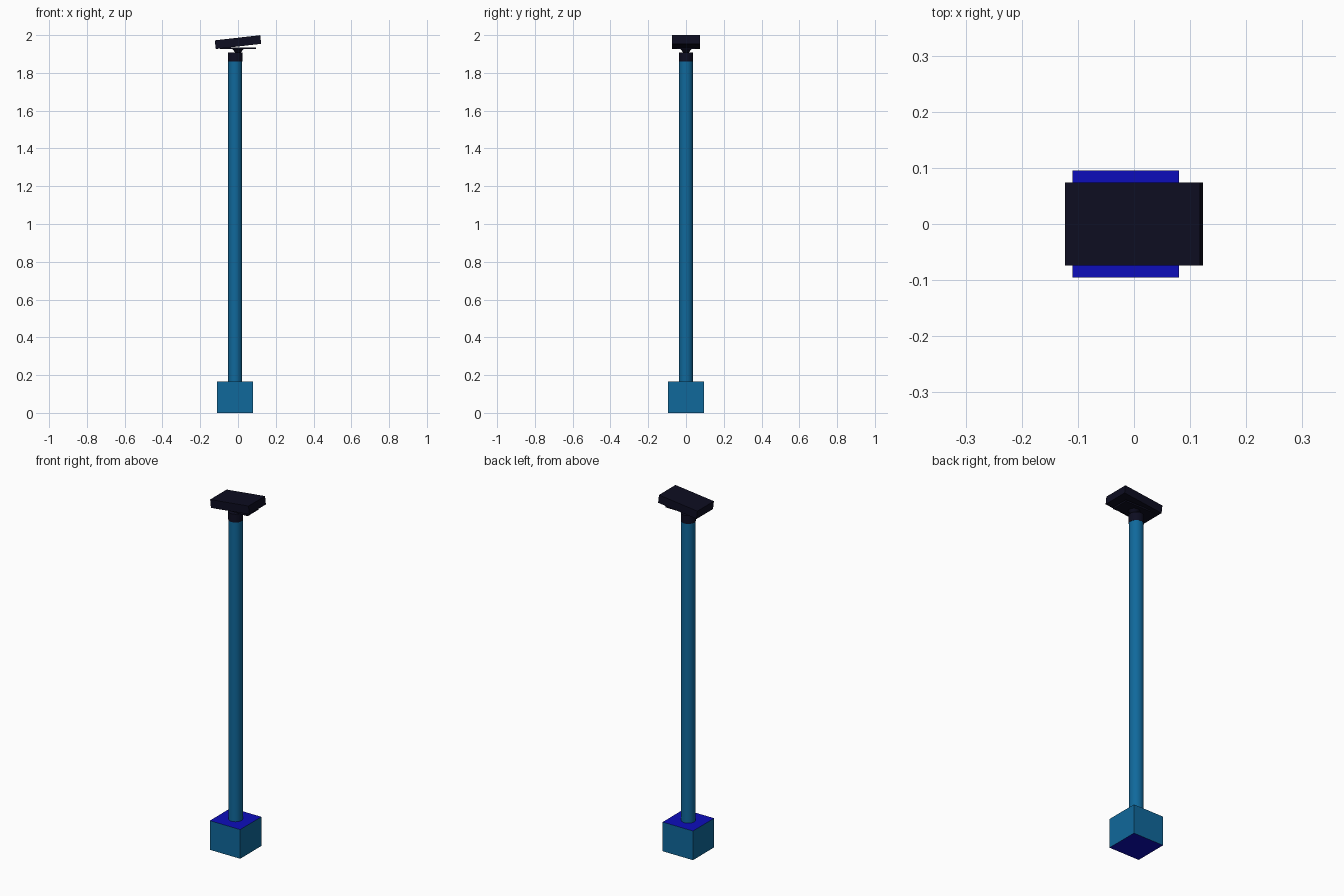
import bpy
import bmesh
from math import radians
from mathutils import Matrix

old = bpy.data.objects.get("Cube")
if old:
    bpy.data.objects.remove(old)


def material(name, rgb):
    m = bpy.data.materials.new(name)
    m.use_nodes = True
    m.diffuse_color = (*rgb, 1)
    m.node_tree.nodes["Principled BSDF"].inputs["Base Color"].default_value = (*rgb, 1)
    return m


teal = material("teal paint", (0.005, 0.14, 0.33))
blue = material("deep blue", (0.004, 0.004, 0.5))
dark = material("dark navy", (0.004, 0.004, 0.015))


def finish(name, bm, mats, smooth=False):
    mesh = bpy.data.meshes.new(name)
    bm.to_mesh(mesh)
    bm.free()
    for m in mats:
        mesh.materials.append(m)
    obj = bpy.data.objects.new(name, mesh)
    bpy.context.collection.objects.link(obj)
    if smooth:
        bpy.ops.object.select_all(action="DESELECT")
        obj.select_set(True)
        bpy.context.view_layer.objects.active = obj
        bpy.ops.object.shade_smooth_by_angle()
    return obj


def box(name, center, size, mats, tilt=0):
    bm = bmesh.new()
    bmesh.ops.create_cube(bm, size=1)
    bmesh.ops.scale(bm, vec=size, verts=bm.verts)
    # A second material goes on the top and bottom faces
    if len(mats) > 1:
        bm.normal_update()
        for f in bm.faces:
            f.material_index = int(abs(f.normal.z) > 0.9)
    obj = finish(name, bm, mats)
    obj.matrix_world = Matrix.Translation(center) @ Matrix.Rotation(tilt, 4, "Y")
    return obj


def column(name, x, z0, z1, r0, r1, mat):
    bm = bmesh.new()
    bmesh.ops.create_cone(bm, cap_ends=True, segments=32, radius1=r0,
                          radius2=r1, depth=z1 - z0)
    obj = finish(name, bm, [mat], smooth=True)
    obj.location = (x, 0, (z0 + z1) / 2)
    return obj


AXIS = -0.015

# Foot block and pole
box("base_block", (AXIS, 0, 0.0825), (0.19, 0.19, 0.165), [teal, blue])
column("pole", AXIS, 0.165, 1.86, 0.037, 0.037, teal)

# Dark collar and the flared joint above it
column("collar", AXIS, 1.86, 1.907, 0.038, 0.038, dark)
column("joint", 0, 1.905, 1.932, 0.012, 0.035, dark)

# Thin mounting plate and tilted head
box("mounting_plate", (0, 0, 1.931), (0.19, 0.1, 0.009), [dark])
box("tilted_head", (0, 0, 1.963), (0.242, 0.148, 0.046), [dark], tilt=radians(-6.5))
